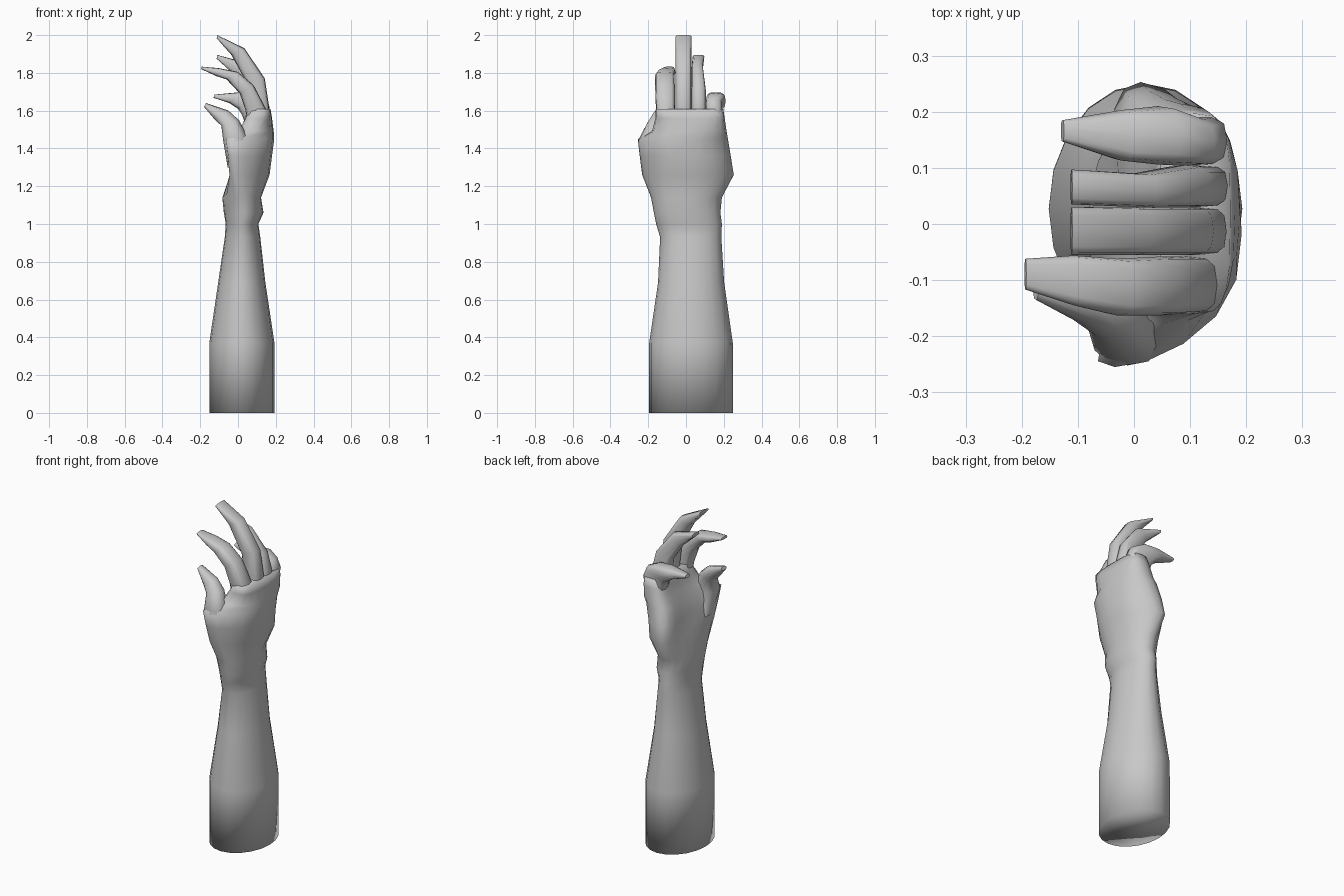
import bpy, bmesh
from math import cos, sin, pi, radians, copysign

cube = bpy.data.objects.get("Cube")
if cube:
    bpy.data.objects.remove(cube, do_unlink=True)

skin = bpy.data.materials.new("plain grey")
skin.use_nodes = True
grey = (0.58, 0.58, 0.58, 1)
skin.diffuse_color = grey
skin.node_tree.nodes["Principled BSDF"].inputs["Base Color"].default_value = grey


def rounded(n, power):
    """Unit outline: power 1 is a circle, smaller is squarer."""
    for i in range(n):
        t = 2 * pi * i / n
        yield (copysign(abs(cos(t)) ** power, cos(t)),
               copysign(abs(sin(t)) ** power, sin(t)))


def loft(name, rings, angle):
    """Skin a list of equal-length point rings into one closed smooth object."""
    bm = bmesh.new()
    loops = [[bm.verts.new(p) for p in ring] for ring in rings]
    n = len(loops[0])
    for a, b in zip(loops, loops[1:]):
        for i in range(n):
            j = (i + 1) % n
            bm.faces.new((a[i], a[j], b[j], b[i]))
    bm.faces.new(loops[0][::-1])
    bm.faces.new(loops[-1])
    bmesh.ops.recalc_face_normals(bm, faces=bm.faces)
    mesh = bpy.data.meshes.new(name)
    bm.to_mesh(mesh)
    bm.free()
    mesh.materials.append(skin)
    ob = bpy.data.objects.new(name, mesh)
    bpy.context.collection.objects.link(ob)
    bpy.ops.object.select_all(action='DESELECT')
    ob.select_set(True)
    bpy.context.view_layer.objects.active = ob
    bpy.ops.object.shade_smooth_by_angle(angle=radians(angle))


def arm_ring(z, x0, x1, y0, y1, power=1, front=0, back=0, dent=0):
    """Oval between limits; front and back slide its ends along x,
    dent hollows the palm side (-x)."""
    return [((x0 + x1) / 2 + c * (x1 - x0) / 2 + dent * max(0, -c) ** 4
             + front * max(0, -s) ** 3 + back * max(0, s) ** 3,
             (y0 + y1) / 2 + s * (y1 - y0) / 2, z)
            for c, s in rounded(20, power)]


def finger(name, back, palm, sides, power=0.6):
    """Loft between a back edge and a palm edge (x, z), with y limits."""
    loft(name, [[((bx + px) / 2 + c * (bx - px) / 2,
                  (y0 + y1) / 2 + s * (y1 - y0) / 2,
                  (bz + pz) / 2 + c * (bz - pz) / 2)
                 for c, s in rounded(12, power)]
                for (bx, bz), (px, pz), (y0, y1) in zip(back, palm, sides)], 60)


# Forearm, wrist and palm, with the thumb root swelling at the front
loft("forearm_and_palm", [arm_ring(*s) for s in (
    (0, -.152, .193, -.195, .25),
    (.37, -.152, .193, -.195, .248),
    (.69, -.105, .145, -.148, .202),
    (.93, -.07, .118, -.137, .187),
    (1.0, -.065, .108, -.158, .19),
    (1.06, -.075, .135, -.17, .182),
    (1.14, -.083, .122, -.185, .19),
    (1.26, -.063, .167, -.232, .253, 1, -.06, -.04, .02),
    (1.36, -.065, .18, -.245, .237, .95, -.08, -.03, .04),
    (1.45, -.06, .192, -.255, .222, .9, -.1, -.01, .065),
    (1.49, -.03, .189, -.18, .215, .8, -.03, 0, .05),
    (1.56, .01, .18, -.162, .205, .65, 0, 0, .03),
    (1.61, .045, .172, -.16, .197, .55),
)], 100)

# Thumb, rising out of its swollen root
finger("thumb",
       [(.03, 1.3), (.055, 1.45), (.005, 1.55), (-.05, 1.6), (-.17, 1.64)],
       [(-.055, 1.3), (-.078, 1.44), (-.088, 1.52), (-.125, 1.555), (-.18, 1.62)],
       [(-.19, -.1), (-.252, -.13), (-.205, -.11), (-.175, -.1), (-.135, -.09)], .85)

# Four curled fingers, each from inside the palm to its tip
finger("index_finger",
       [(.15, 1.5), (.148, 1.61), (.083, 1.735), (0, 1.805), (-.1, 1.825), (-.192, 1.833)],
       [(.05, 1.5), (.04, 1.6), (.01, 1.69), (-.06, 1.765), (-.115, 1.783), (-.195, 1.82)],
       [(-.14, -.055), (-.159, -.058), (-.163, -.058), (-.163, -.062),
        (-.145, -.056), (-.117, -.062)])
finger("middle_finger",
       [(.155, 1.52), (.165, 1.62), (.142, 1.77), (.035, 1.93), (-.11, 2.0)],
       [(.06, 1.52), (.065, 1.62), (.05, 1.74), (-.035, 1.895), (-.113, 1.983)],
       [(-.055, .03)] * 5)
finger("ring_finger",
       [(.155, 1.52), (.167, 1.62), (.138, 1.73), (.04, 1.855), (-.11, 1.895)],
       [(.06, 1.5), (.055, 1.6), (.045, 1.69), (-.025, 1.795), (-.113, 1.875)],
       [(.03, .105)] * 3 + [(.03, .09), (.035, .097)])
finger("little_finger",
       [(.15, 1.52), (.166, 1.61), (.145, 1.665), (.085, 1.692), (0, 1.697), (-.125, 1.685)],
       [(.05, 1.48), (.035, 1.54), (.02, 1.58), (0, 1.61), (-.045, 1.64), (-.13, 1.668)],
       [(.11, .185), (.103, .194), (.104, .19), (.106, .21), (.113, .203), (.147, .185)])
